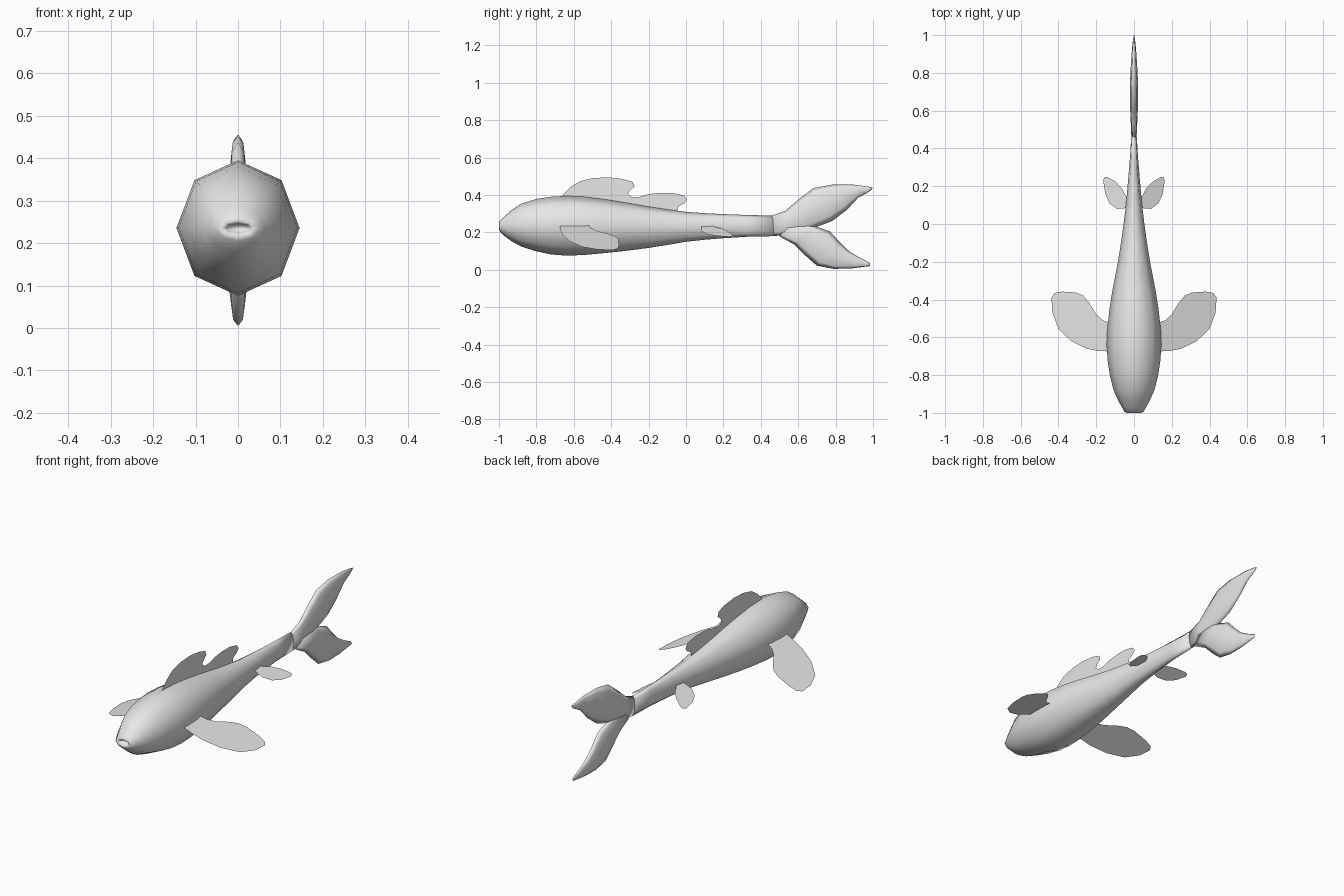
import bpy, math

grey = bpy.data.materials.new("plain_grey")
grey.diffuse_color = (0.8, 0.8, 0.8, 1)


def make(name, verts, faces, smooth=True):
    me = bpy.data.meshes.new(name)
    me.from_pydata(verts, [], faces)
    me.materials.append(grey)
    ob = bpy.data.objects.new(name, me)
    bpy.context.collection.objects.link(ob)
    for p in me.polygons:
        p.use_smooth = smooth
    return ob


def loft(name, stations, sides=8):
    """Rings given by edge A (y, z), edge B (y, z) and half width in x."""
    verts, faces = [], []
    for ay, az, by, bz, w in stations:
        for i in range(sides):
            t = 2 * math.pi * i / sides
            k = (1 + math.cos(t)) / 2
            verts.append((w * math.sin(t), by + (ay - by) * k, bz + (az - bz) * k))
    for r in range(len(stations) - 1):
        for i in range(sides):
            a, b = r * sides + i, r * sides + (i + 1) % sides
            faces.append((a, b, b + sides, a + sides))
    last = (len(stations) - 1) * sides
    faces.append(tuple(range(sides))[::-1])
    faces.append(tuple(range(last, last + sides)))
    return make(name, verts, faces)


# Body with inset mouth: y, bottom z, top z, half width
body = [(-0.975, .229, .241, .022), (-0.99, .224, .246, .03), (-1.0, .218, .252, .038),
        (-0.995, .205, .263, .05), (-0.97, .18, .287, .064), (-0.93, .151, .322, .086),
        (-0.88, .124, .354, .108), (-0.8, .099, .379, .128), (-0.72, .082, .391, .14),
        (-0.64, .076, .395, .145), (-0.55, .079, .391, .141), (-0.45, .088, .379, .13),
        (-0.35, .098, .364, .114), (-0.2, .117, .338, .085), (-0.1, .133, .323, .069),
        (0, .15, .31, .055), (0.1, .161, .303, .043), (0.2, .169, .298, .034),
        (0.33, .177, .293, .023), (0.47, .18, .29, .014)]
loft("body", [(y, t, y, b, w) for y, b, t, w in body])

# Tail lobes: leading edge, trailing edge, half width
loft("upper_tail_lobe", [
    (.46, .29, .46, .18, .014), (.53, .315, .58, .19, .018), (.60, .375, .70, .23, .022),
    (.68, .437, .78, .26, .022), (.78, .455, .86, .32, .018),
    (.90, .455, .92, .385, .012), (.98, .444, .965, .41, .006), (1.0, .438, .985, .422, .002)])
loft("lower_tail_lobe", [
    (.58, .28, .50, .178, .014), (.70, .23, .58, .135, .022),
    (.77, .205, .64, .075, .022), (.82, .15, .70, .022, .02), (.87, .10, .79, .005, .016),
    (.92, .07, .89, .008, .010), (.97, .045, .96, .017, .005), (.985, .035, .985, .02, .002)])

# Dorsal fin: thin sheet with two lobes, (y, z)
dorsal = [(-.67, .38), (-.655, .405), (-.62, .44), (-.57, .473), (-.5, .49), (-.42, .495),
          (-.34, .486), (-.285, .47), (-.275, .445), (-.30, .425), (-.31, .405),
          (-.29, .39), (-.25, .39), (-.2, .405), (-.14, .412), (-.07, .411), (-.01, .397),
          (.005, .375), (-.01, .355), (-.04, .34), (-.05, .30), (-.35, .34)]
make("dorsal_fin", [(0, y, z) for y, z in dorsal], [tuple(range(len(dorsal)))], False)

# Paired fins: thin sloping sheets, (x, y)
pectoral = [(.12, -.675), (.19, -.672), (.25, -.66), (.33, -.622), (.40, -.555), (.432, -.47),
            (.437, -.39), (.42, -.365), (.38, -.358), (.31, -.362), (.27, -.378),
            (.235, -.42), (.2, -.478), (.165, -.51), (.12, -.525)]
pelvic = [(.03, .085), (.09, .08), (.13, .11), (.152, .16), (.163, .23), (.155, .25),
          (.143, .25), (.1, .225), (.065, .19), (.045, .15), (.025, .14)]


def paired_fin(name, outline, x0, z0, slope):
    for side, s in (("right", 1), ("left", -1)):
        pts = [(s * x, y, z0 - slope * (x - x0)) for x, y in outline]
        order = range(len(pts))[::s]
        make(f"{side}_{name}", pts, [tuple(order)], False)


paired_fin("pectoral_fin", pectoral, .145, .233, .435)
paired_fin("pelvic_fin", pelvic, .04, .233, .46)
